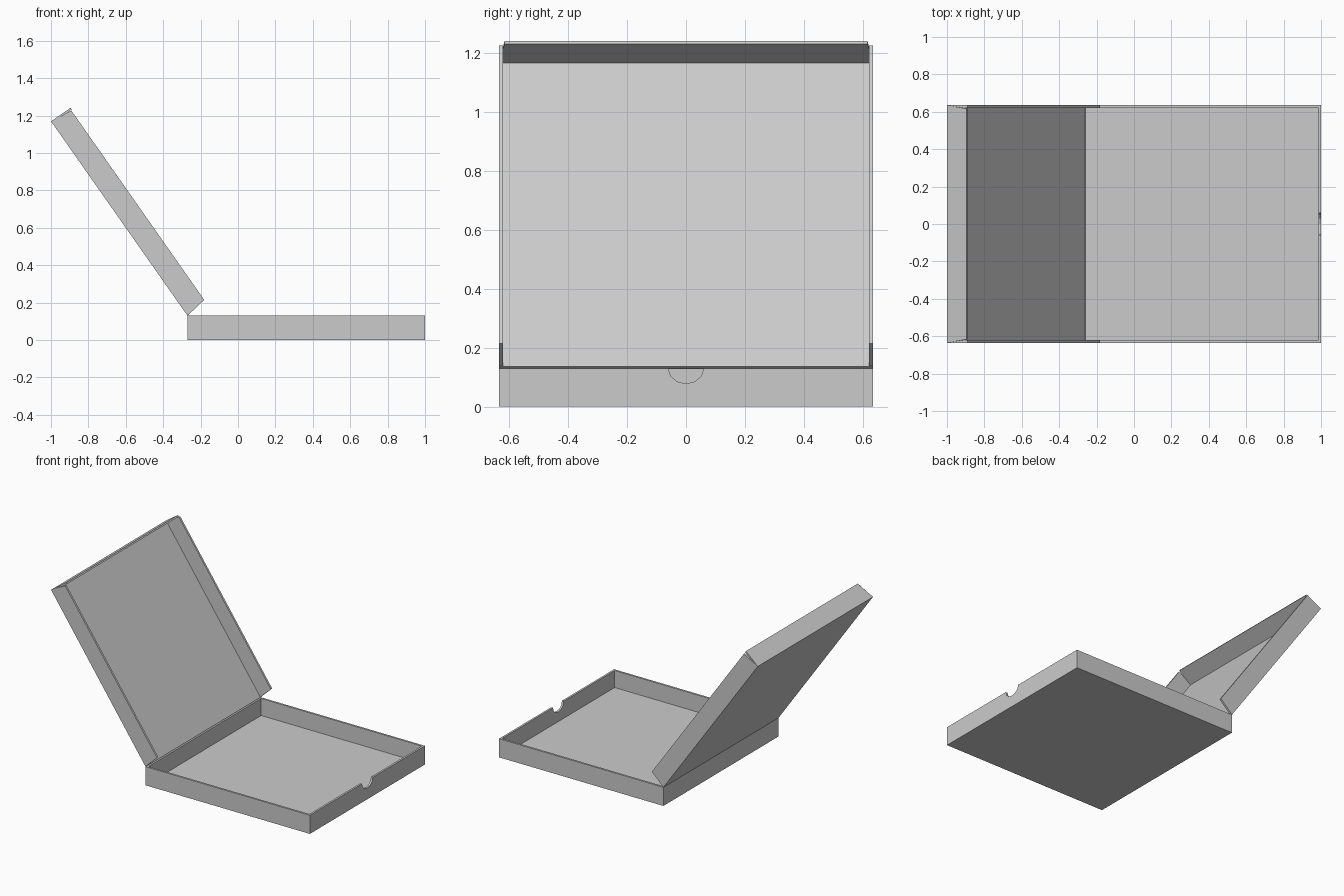
import bpy
import math
from mathutils import Matrix, Vector

cube = bpy.data.objects.get("Cube")
if cube:
    bpy.data.objects.remove(cube, do_unlink=True)

# Plain grey card
card = bpy.data.materials.new("grey card")
card.use_nodes = True
grey = (0.6, 0.6, 0.6, 1)
card.diffuse_color = grey
card.node_tree.nodes["Principled BSDF"].inputs["Base Color"].default_value = grey

LENGTH, HALF_W, HEIGHT, WALL, SHEET = 1.27, 0.635, 0.13, 0.014, 0.011
HINGE_X = 1 - LENGTH


def sheet(name, outline, offset, place=None):
    """Extrude a flat 3D outline by an offset vector into a card panel."""
    a = [Vector(p) for p in outline]
    b = [p + Vector(offset) for p in a]
    n = len(a)
    faces = [list(range(n))[::-1], list(range(n, 2 * n))]
    faces += [[i, (i + 1) % n, (i + 1) % n + n, i + n] for i in range(n)]
    normal = sum((a[i].cross(a[(i + 1) % n]) for i in range(n)), Vector())
    if normal.dot(Vector(offset)) < 0:
        faces = [f[::-1] for f in faces]
    mesh = bpy.data.meshes.new(name)
    mesh.from_pydata(a + b, [], faces)
    mesh.materials.append(card)
    obj = bpy.data.objects.new(name, mesh)
    bpy.context.collection.objects.link(obj)
    if place:
        mesh.transform(place)
    return obj


def rect_x(x, half, z0, z1):
    return [(x, -half, z0), (x, half, z0), (x, half, z1), (x, -half, z1)]


# Base tray: floor, two sides, back wall
base = [(HINGE_X, -HALF_W, 0), (1, -HALF_W, 0), (1, HALF_W, 0), (HINGE_X, HALF_W, 0)]
sheet("base_floor", base, (0, 0, SHEET))
inner = HALF_W - WALL
for side, name in ((1, "left"), (-1, "right")):
    y = side * HALF_W
    sheet("base_wall_" + name,
          [(HINGE_X, y, 0), (1, y, 0), (1, y, HEIGHT), (HINGE_X, y, HEIGHT)],
          (0, -side * WALL, 0))
sheet("base_back_wall", rect_x(HINGE_X, inner, 0, HEIGHT), (WALL, 0, 0))

# Front wall with a rounded thumb notch in its top edge
notch = [(1, 0.06 * math.cos(math.pi * i / 6), HEIGHT - 0.052 * math.sin(math.pi * i / 6))
         for i in range(7)]
front = rect_x(1, inner, 0, HEIGHT)
sheet("base_front_wall", front[:3] + notch + front[3:], (-WALL, 0, 0))

# Lid frame: local x runs along the lid, local z points to its inside
along = Vector((-0.73, 0, 1.04)).normalized()
inside = Vector((along.z, 0, -along.x))
lid = Matrix.Identity(4)
for col, axis in enumerate((along, Vector((0, 1, 0)), inside, Vector((HINGE_X, 0, HEIGHT)))):
    for row in range(3):
        lid[row][col] = axis[row]

# Lid panel with tapered side flaps and a tapered front flap
sheet("lid_panel", [(0, -HALF_W, 0), (LENGTH, -HALF_W, 0),
                    (LENGTH, HALF_W, 0), (0, HALF_W, 0)], (0, 0, SHEET), lid)
for side, name in ((1, "left"), (-1, "right")):
    y = side * HALF_W
    sheet("lid_side_flap_" + name,
          [(0, y, 0), (LENGTH, y, 0), (LENGTH - 0.015, y, 0.122), (0.018, y, 0.122)],
          (0, -side * WALL, 0), lid)
sheet("lid_front_flap",
      [(LENGTH, -HALF_W, 0), (LENGTH, HALF_W, 0),
       (LENGTH - 0.001, HALF_W - 0.018, 0.127), (LENGTH - 0.001, -HALF_W + 0.018, 0.127)],
      (-SHEET, 0, 0), lid)
